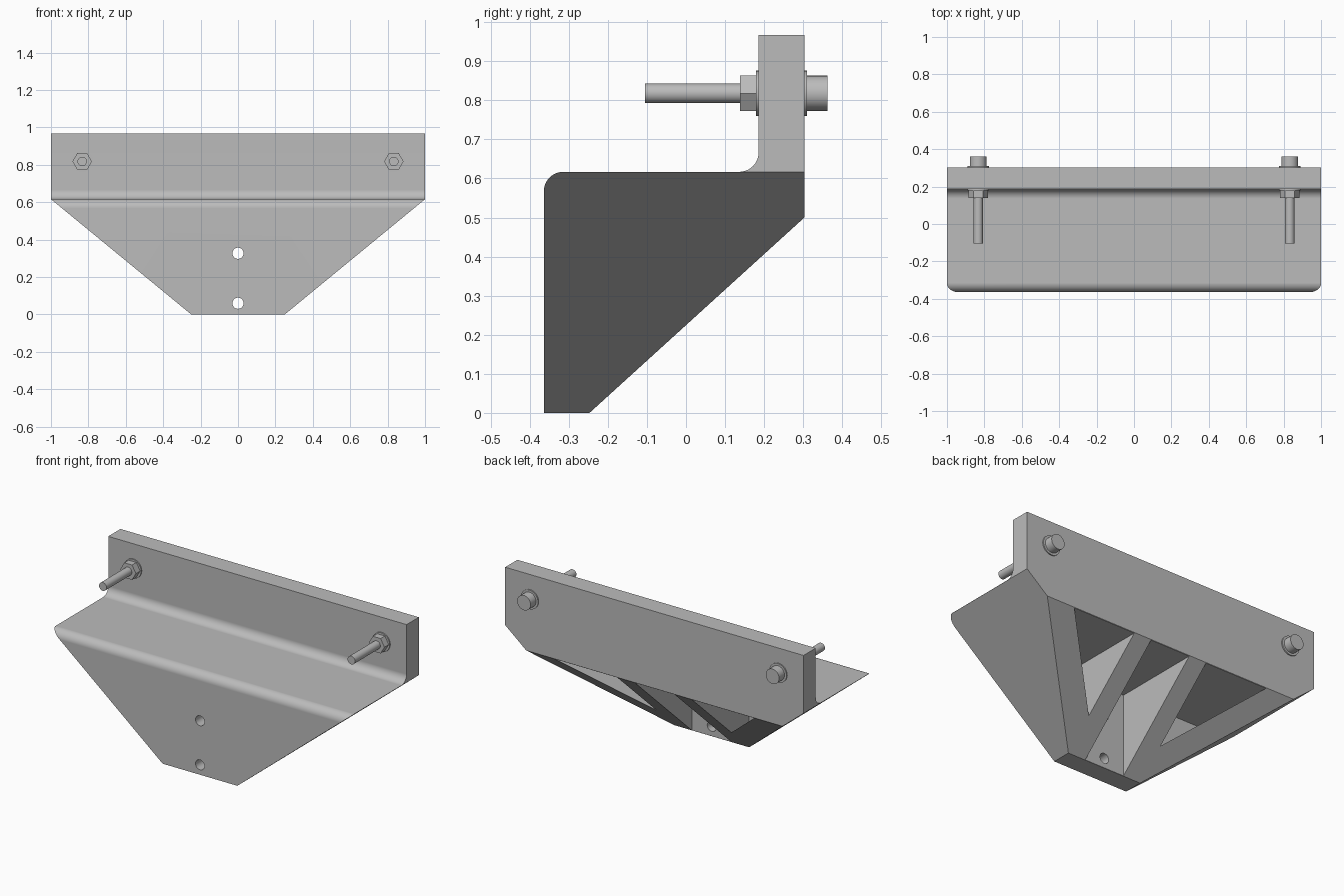
import bpy, bmesh
from math import sin, cos, pi, radians
from mathutils import Matrix, Vector

if "Cube" in bpy.data.objects:
    bpy.data.objects.remove(bpy.data.objects["Cube"], do_unlink=True)

steel = bpy.data.materials.new("grey metal")
steel.use_nodes = True
GREY = (0.5, 0.5, 0.5, 1)
steel.diffuse_color = GREY
steel.node_tree.nodes["Principled BSDF"].inputs["Base Color"].default_value = GREY

# Main dimensions
FRONT, BACK = -0.364, 0.303
SHELF, TOP = 0.617, 0.967
THICK, FILLET = 0.117, 0.05
FOOT = 0.25
SLOPE = (1 - FOOT) / SHELF
BOLT_X, BOLT_Z = 0.833, 0.818


def finish(name, bm):
    bmesh.ops.recalc_face_normals(bm, faces=bm.faces)
    mesh = bpy.data.meshes.new(name)
    bm.to_mesh(mesh)
    bm.free()
    obj = bpy.data.objects.new(name, mesh)
    bpy.context.collection.objects.link(obj)
    mesh.materials.append(steel)
    return obj


def prism(name, points, axis, start, end):
    """Extrude a closed outline along x (points are y, z) or y (points are x, z)."""
    bm = bmesh.new()
    place = (lambda a, b: (start, a, b)) if axis == "x" else (lambda a, b: (a, start, b))
    face = bm.faces.new([bm.verts.new(place(*p)) for p in points])
    moved = bmesh.ops.extrude_face_region(bm, geom=[face])["geom"]
    step = Vector((end - start, 0, 0) if axis == "x" else (0, end - start, 0))
    bmesh.ops.translate(bm, vec=step, verts=[v for v in moved if isinstance(v, bmesh.types.BMVert)])
    return finish(name, bm)


def cylinder(name, radius, start, end, x, z, sides=32):
    bm = bmesh.new()
    place = Matrix.Translation((x, (start + end) / 2, z)) @ Matrix.Rotation(pi / 2, 4, "X")
    bmesh.ops.create_cone(bm, cap_ends=True, segments=sides, radius1=radius,
                          radius2=radius, depth=end - start, matrix=place)
    return finish(name, bm)


def smooth(obj):
    bpy.ops.object.select_all(action="DESELECT")
    obj.select_set(True)
    bpy.context.view_layer.objects.active = obj
    bpy.ops.object.shade_smooth_by_angle(angle=radians(30))


def combine(obj, tool, operation):
    """Apply a boolean and throw the tool away."""
    tool.hide_render = True
    mod = obj.modifiers.new("cut", "BOOLEAN")
    mod.operation, mod.object, mod.solver = operation, tool, "EXACT"
    bpy.context.view_layer.objects.active = obj
    bpy.ops.object.modifier_apply(modifier=mod.name)
    bpy.data.objects.remove(tool, do_unlink=True)


def arc(cy, cz, first, last, steps=10):
    angles = [radians(first + (last - first) * i / steps) for i in range(steps + 1)]
    return [(cy + FILLET * cos(a), cz + FILLET * sin(a)) for a in angles]


# Bracket side profile: front plate, rounded shelf, upright, sloping underside
upright = BACK - THICK
profile = [(FRONT + THICK, 0), (FRONT, 0)]
profile += arc(FRONT + FILLET, SHELF - FILLET, 180, 90)
profile += arc(upright - FILLET, SHELF + FILLET, 270, 360)
profile += [(upright, TOP), (BACK, TOP), (BACK, SHELF - THICK)]
bracket = prism("bracket", profile, "x", -1.2, 1.2)

# Tapered front outline
low = -0.1
kink = SHELF - 0.001
half = [(FOOT + SLOPE * low, low), (1, kink), (1, TOP + 0.1)]
outline = half + [(-x, z) for x, z in reversed(half)]
combine(bracket, prism("outline_tool", outline, "y", -0.6, 0.6), "INTERSECT")

# Pockets under the shelf, leaving two side walls and two upright ribs
ceiling = SHELF - THICK - 0.002
wall = 0.187
inner = FOOT - THICK
rear = FRONT + THICK + 0.001
pockets = [[(-inner, low), (inner, low), (inner, ceiling), (-inner, ceiling)]]
for side in (-1, 1):
    pockets.append([(side * FOOT, wall / SLOPE),
                    (side * (FOOT + SLOPE * ceiling - wall), ceiling),
                    (side * FOOT, ceiling)])
for pocket in pockets:
    combine(bracket, prism("pocket_tool", pocket, "y", rear, 0.5), "DIFFERENCE")

# Mounting holes in the front plate
for z in (0.06, 0.327):
    combine(bracket, cylinder("hole_tool", 0.03, -0.5, -0.15, 0, z), "DIFFERENCE")
smooth(bracket)
bracket.modifiers.new("even shading", "WEIGHTED_NORMAL").keep_sharp = True

# Bolts through the upright, with washers and hexagonal nuts
for side, x in (("right", -BOLT_X), ("left", BOLT_X)):
    for part, radius, start, end in (
            ("bolt_shaft", 0.025, -0.105, BACK),
            ("front_washer", 0.058, upright - 0.007, upright),
            ("back_washer", 0.058, BACK, BACK + 0.007),
            ("bolt_head", 0.045, BACK + 0.007, 0.362)):
        smooth(cylinder(f"{side}_{part}", radius, start, end, x, BOLT_Z))
    nut = cylinder(f"{side}_nut", 0.052, 0.138, upright - 0.007, 0, 0, 6)
    # Turn the nut so its corners point sideways
    corner = max(nut.data.vertices, key=lambda v: v.co.z).co
    if corner.z > 0.05:
        nut.data.transform(Matrix.Rotation(pi / 6, 4, "Y"))
    nut.location = (x, 0, BOLT_Z)
